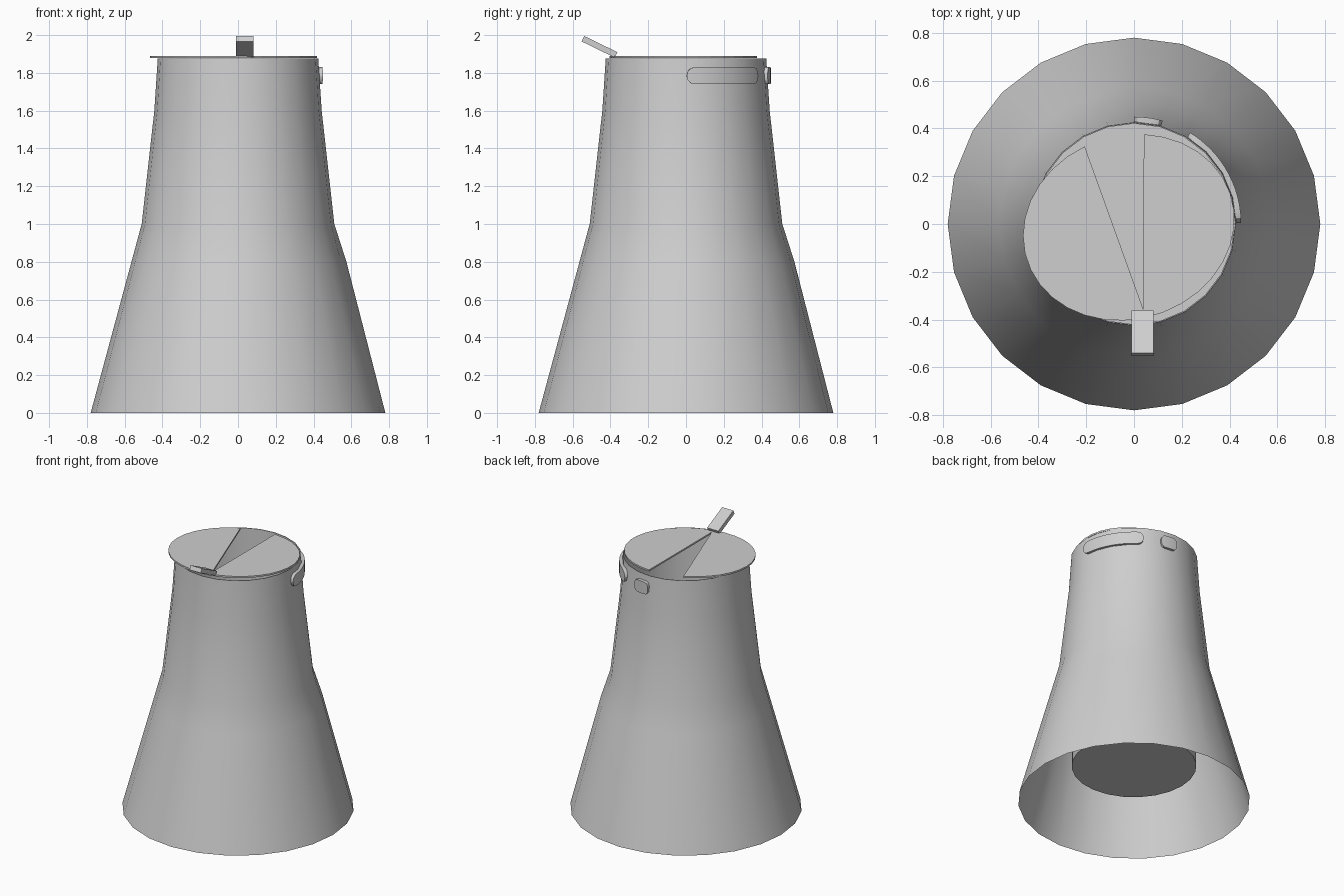
import bpy, bmesh, math
from math import sin, cos, radians
from mathutils import Matrix, Vector

SIDES = 24

cube = bpy.data.objects.get("Cube")
if cube:
    bpy.data.objects.remove(cube, do_unlink=True)

grey = bpy.data.materials.new("plain grey")
grey.use_nodes = True
colour = (0.62, 0.62, 0.62, 1)
grey.diffuse_color = colour
grey.node_tree.nodes["Principled BSDF"].inputs["Base Color"].default_value = colour


def finish(name, bm, smooth=True):
    """Turn a bmesh into a named grey object."""
    mesh = bpy.data.meshes.new(name)
    bm.to_mesh(mesh)
    bm.free()
    mesh.materials.append(grey)
    obj = bpy.data.objects.new(name, mesh)
    bpy.context.collection.objects.link(obj)
    if smooth:
        bpy.ops.object.select_all(action="DESELECT")
        obj.select_set(True)
        bpy.context.view_layer.objects.active = obj
        bpy.ops.object.shade_smooth_by_angle(angle=radians(30))
    return obj


def lathe(bm, profile, bulge=None):
    """Stack rings of (radius, z) and join them; returns the rings."""
    rings = []
    for r, z in profile:
        ring = []
        for i in range(SIDES):
            a = 2 * math.pi * i / SIDES
            rr = r + (bulge(a, z) if bulge else 0)
            ring.append(bm.verts.new((rr * cos(a), rr * sin(a), z)))
        rings.append(ring)
    for low, high in zip(rings, rings[1:]):
        for i in range(SIDES):
            j = (i + 1) % SIDES
            bm.faces.new((low[i], low[j], high[j], high[i]))
    return rings


# Flared outer shell, open below, with a slight swelling on one quarter
def swelling(a, z):
    return 0.01 if abs(z - 0.8) < 0.01 and a < 1.6 else 0


bm = bmesh.new()
lathe(bm, [(0.78, 0), (0.564, 0.8), (0.51, 1.0), (0.443, 1.6), (0.425, 1.875)], swelling)
finish("outer_shell", bm)

# Straight inner cup hanging from the rim
bm = bmesh.new()
rings = lathe(bm, [(0.425, 1.875), (0.42, 1.875), (0.42, 0.27)])
bm.faces.new(rings[-1])
finish("inner_cup", bm)

# Oval lid with a wedge-shaped opening
bm = bmesh.new()
turn = Matrix.Rotation(radians(17.5), 3, "Z")
centre = Vector((-0.022, -0.014, 1.89))
outline = []
for i in range(31):
    t = radians(99.5 + (426.7 - 99.5) * i / 30)
    outline.append(bm.verts.new(centre + turn @ Vector((0.448 * cos(t), 0.384 * sin(t), 0))))
outline.append(bm.verts.new((0.04, -0.36, 1.89)))
top = bm.faces.new(outline)
extruded = bmesh.ops.extrude_face_region(bm, geom=[top], use_keep_orig=True)
lower = [v for v in extruded["geom"] if isinstance(v, bmesh.types.BMVert)]
bmesh.ops.translate(bm, verts=lower, vec=(0, 0, -0.012))
bmesh.ops.recalc_face_normals(bm, faces=bm.faces)
finish("lid", bm, smooth=False)

# Tilted lid tab
bm = bmesh.new()
bmesh.ops.create_cube(bm, size=1)
bmesh.ops.scale(bm, verts=bm.verts, vec=(0.092, 0.196, 0.032))
bmesh.ops.rotate(bm, verts=bm.verts, matrix=Matrix.Rotation(radians(-26), 3, "X"))
bmesh.ops.translate(bm, verts=bm.verts, vec=(0.035, -0.458, 1.938))
finish("lid_tab", bm, smooth=False)


# Rounded plates wrapped around the neck
def wrapped_plate(name, start, end, corner, z=1.785, half=0.043, outer=0.449, inner=0.42):
    length = radians(end - start) * outer
    curve = [corner * (1 - cos(radians(q))) for q in (0, 30, 60, 90)]
    steps = max(2, round(length / 0.04))
    middle = [corner + (length - 2 * corner) * i / steps for i in range(1, steps)]
    stations = curve + middle + [length - s for s in reversed(curve)]
    bm = bmesh.new()
    columns = []
    for s in stations:
        d = max(0, corner - min(s, length - s))
        h = half - corner + math.sqrt(max(corner ** 2 - d ** 2, 0)) + 0.002
        a = radians(start) + s / outer
        columns.append([bm.verts.new((r * cos(a), r * sin(a), z + k * h))
                        for r, k in ((inner, -1), (outer, -1), (outer, 1), (inner, 1))])
    for p, q in zip(columns, columns[1:]):
        for i in range(4):
            j = (i + 1) % 4
            bm.faces.new((p[i], q[i], q[j], p[j]))
    bm.faces.new(columns[0])
    bm.faces.new(columns[-1])
    bmesh.ops.recalc_face_normals(bm, faces=bm.faces)
    finish(name, bm)


wrapped_plate("long_plate", 0.5, 58.5, 0.043)
wrapped_plate("short_plate", 74.5, 90, 0.03)
